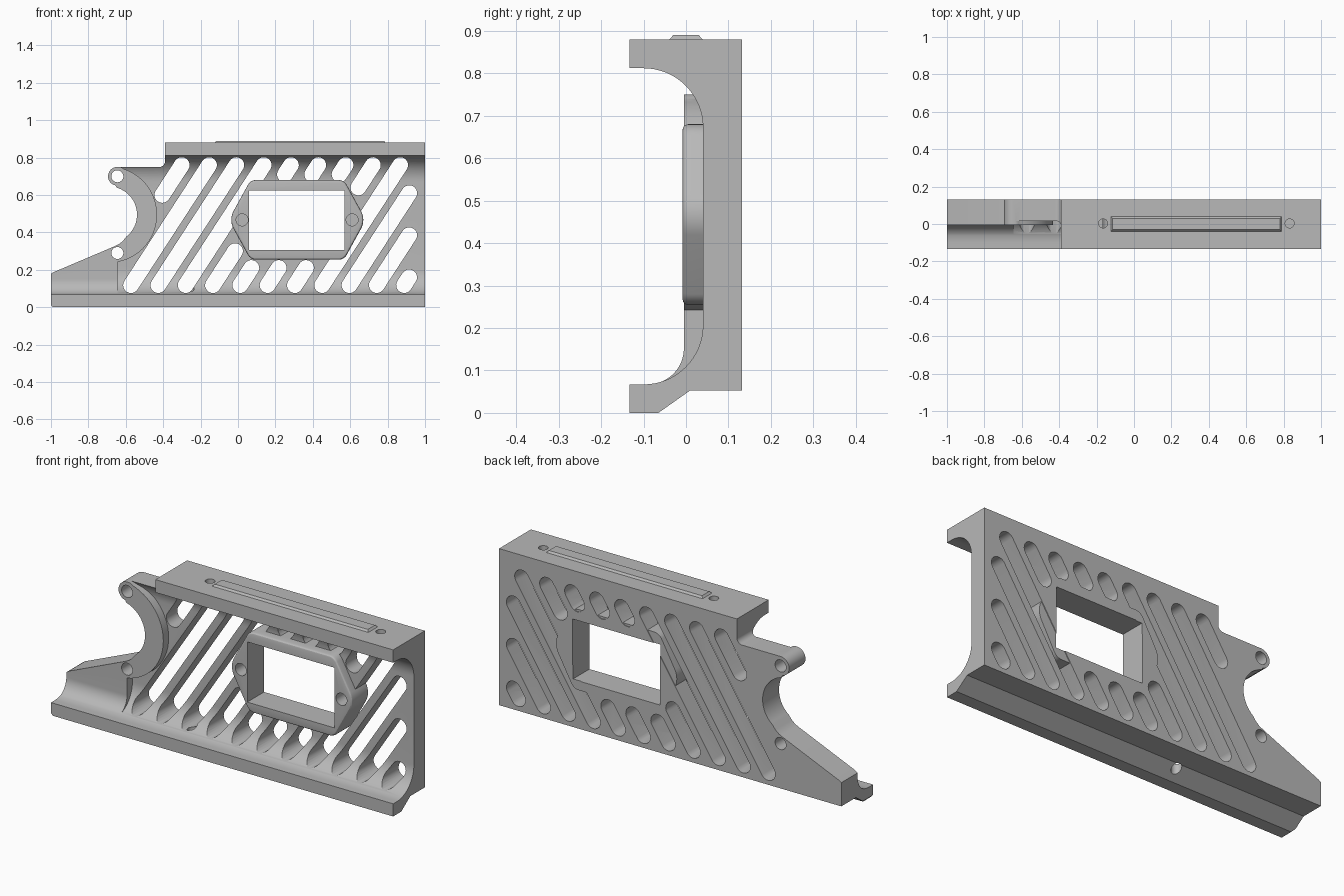
import bpy, bmesh
from math import sin, cos, pi, radians
from mathutils import Vector

if "Cube" in bpy.data.objects:
    bpy.data.objects.remove(bpy.data.objects["Cube"])

metal = bpy.data.materials.new("plain grey")
metal.use_nodes = True
GREY = (0.48, 0.48, 0.48, 1)
metal.diffuse_color = GREY
metal.node_tree.nodes["Principled BSDF"].inputs["Base Color"].default_value = GREY


def arc(cx, cy, r, a0, a1, n=16):
    """Points on an arc, angles in degrees."""
    angles = [radians(a0 + (a1 - a0) * i / n) for i in range(n + 1)]
    return [(cx + r * cos(a), cy + r * sin(a)) for a in angles]


def circle(cx, cy, r, n=32):
    return arc(cx, cy, r, 0, 360, n)[:-1]


def rounded(corners, n=8):
    """Closed outline from (x, y, radius) corners."""
    pts = []
    for i, (x, y, r) in enumerate(corners):
        p = Vector((x, y))
        a = (Vector(corners[i - 1][:2]) - p).normalized()
        b = (Vector(corners[(i + 1) % len(corners)][:2]) - p).normalized()
        if r == 0:
            pts.append((x, y))
            continue
        half = a.angle(b) / 2
        centre = p + (a + b).normalized() * (r / sin(half))
        t0 = p + a * (r * cos(half) / sin(half)) - centre
        t1 = p + b * (r * cos(half) / sin(half)) - centre
        for k in range(n + 1):
            d = t0.lerp(t1, k / n).normalized() * r
            pts.append(tuple(centre + d))
    return pts


def slot(x0, z0, x1, z1, r):
    """Outline of a slot with round ends."""
    ang = Vector((1, 0)).angle_signed(Vector((x1 - x0, z1 - z0)))
    deg = -ang * 180 / pi
    return arc(x1, z1, r, deg - 90, deg + 90, 12) + arc(x0, z0, r, deg + 90, deg + 270, 12)


def prism(name, outlines, axis, a, b, bevel=0):
    """Extrude outlines along an axis from a to b."""
    place = {"x": lambda p, t: (t, p[0], p[1]),
             "y": lambda p, t: (p[0], t, p[1]),
             "z": lambda p, t: (p[0], p[1], t)}[axis]
    bm = bmesh.new()
    for pts in outlines:
        lo = [bm.verts.new(place(p, a)) for p in pts]
        hi = [bm.verts.new(place(p, b)) for p in pts]
        cap = bm.faces.new(lo)
        bm.faces.new(hi[::-1])
        for i in range(len(pts)):
            bm.faces.new((lo[i - 1], lo[i], hi[i], hi[i - 1]))
    bmesh.ops.recalc_face_normals(bm, faces=bm.faces)
    if bevel:
        bmesh.ops.bevel(bm, geom=list(cap.edges), offset=bevel, segments=3,
                        profile=0.5, affect="EDGES")
    mesh = bpy.data.meshes.new(name)
    bm.to_mesh(mesh)
    bm.free()
    mesh.materials.append(metal)
    obj = bpy.data.objects.new(name, mesh)
    bpy.context.collection.objects.link(obj)
    return obj


def combine(obj, tool, operation):
    """Apply a boolean and discard the tool."""
    mod = obj.modifiers.new("combine", "BOOLEAN")
    mod.operation, mod.object, mod.solver = operation, tool, "EXACT"
    bpy.context.view_layer.update()
    graph = bpy.context.evaluated_depsgraph_get()
    mesh = bpy.data.meshes.new_from_object(obj.evaluated_get(graph))
    obj.modifiers.clear()
    obj.data = mesh
    bpy.data.objects.remove(tool)


# Channel section: flanges, filleted web and sloped underside
FOOT = [(0.132, 0.053), (0.01, 0.053), (-0.065, 0), (-0.133, 0)]
section = (FOOT + [(-0.133, 0.067)] + arc(-0.1, 0.207, 0.14, -90, 0)
           + arc(-0.1, 0.672, 0.14, 0, 90) + [(-0.133, 0.812), (-0.133, 0.88), (0.132, 0.88)])
frame = prism("frame", [section], "x", -1, 1)

# Thick wedge at the left end and round arm
wedge = FOOT + [(-0.133, 0.067)] + arc(-0.09, 0.152, 0.085, -90, 0) + [(-0.005, 0.6), (0.132, 0.6)]
combine(frame, prism("wedge", [wedge], "x", -1, -0.645), "UNION")
ARM = (-0.69, 0.495)
combine(frame, prism("arm", [circle(*ARM, 0.257, 64)], "y", -0.005, 0.12), "UNION")
combine(frame, prism("boss", [circle(-0.645, 0.7, 0.052)], "y", -0.005, 0.12), "UNION")

# Side outline trims the whole frame
corner = rounded([(1.1, -0.1, 0), (1.1, 0.95, 0), (-0.39, 0.95, 0), (-0.39, 0.75, 0.03), (-0.6, 0.75, 0)])
outline = (corner + arc(-0.645, 0.7, 0.05, 90, 258) + arc(*ARM, 0.15, 74, -52, 24)
           + [(-0.615, 0.355), (-0.635, 0.338), (-0.66, 0.326), (-0.985, 0.188), (-1, 0.178),
              (-1, 0.012), (-0.988, -0.001), (-0.98, -0.1)])
combine(frame, prism("outline", [outline], "y", -0.3, 0.3), "INTERSECT")

# Slanted slots: (row number, lower z, upper z)
LOW, HIGH = 0.118, 0.76
spans = [(-1, 0.6, HIGH), (0, LOW, HIGH), (1, LOW, HIGH), (2, LOW, HIGH),
         (3, LOW, 0.3), (3, 0.71, HIGH), (4, LOW, 0.21), (4, 0.71, HIGH),
         (5, LOW, 0.21), (5, 0.71, HIGH), (6, LOW, 0.21), (6, 0.64, HIGH),
         (7, LOW, HIGH), (8, LOW, 0.61), (9, LOW, 0.385), (10, LOW, 0.16)]


def slot_x(row, z):
    return -0.572 + 0.146 * row + 0.65 * (z - LOW)


slots = [slot(slot_x(k, a), a, slot_x(k, b), b, 0.042) for k, a, b in spans]
combine(frame, prism("slots", slots, "y", -0.3, 0.3), "DIFFERENCE")

# Six-sided window mount with rounded corners
CX, CZ = 0.317, 0.467
hexagon = [(0.25, 0.213, 0.05), (0.367, 0, 0.1), (0.25, -0.213, 0.05),
           (-0.25, -0.213, 0.05), (-0.367, 0, 0.1), (-0.25, 0.213, 0.05)]
mount = rounded([(CX + x, CZ + z, r) for x, z, r in hexagon])
combine(frame, prism("mount", [mount], "y", -0.008, 0.128, bevel=0.013), "UNION")
window = [(0.06, 0.305), (0.57, 0.305), (0.57, 0.623), (0.06, 0.623)]
combine(frame, prism("window", [window], "y", -0.3, 0.3), "DIFFERENCE")

# Screw holes: mount, arm, top flange, foot
drills = [("y", [(0.022, CZ), (0.61, CZ)], 0.032, -0.1, 0.07),
          ("y", [(-0.645, 0.7), (-0.645, 0.29)], 0.032, -0.3, 0.3),
          ("z", [(-0.165, 0.003), (0.832, 0.003)], 0.024, 0.8, 0.95),
          ("z", [(-0.26, -0.01)], 0.025, -0.1, 0.2)]
for axis, spots, r, a, b in drills:
    holes = [circle(u, v, r) for u, v in spots]
    combine(frame, prism("holes", holes, axis, a, b), "DIFFERENCE")

# Raised key on top with sloped sides
key = prism("top_key", [[(-0.125, -0.04), (0.79, -0.04), (0.79, 0.04), (-0.125, 0.04)]], "z", 0.879, 0.89)
for v in key.data.vertices:
    if v.co.z > 0.885:
        v.co.y *= 0.75
        v.co.x += 0.01 if v.co.x < 0 else -0.01

# Smooth curved walls, keep edges sharp
for obj in (frame, key):
    bpy.ops.object.select_all(action="DESELECT")
    obj.select_set(True)
    bpy.context.view_layer.objects.active = obj
    bpy.ops.object.shade_smooth_by_angle(angle=radians(25))
